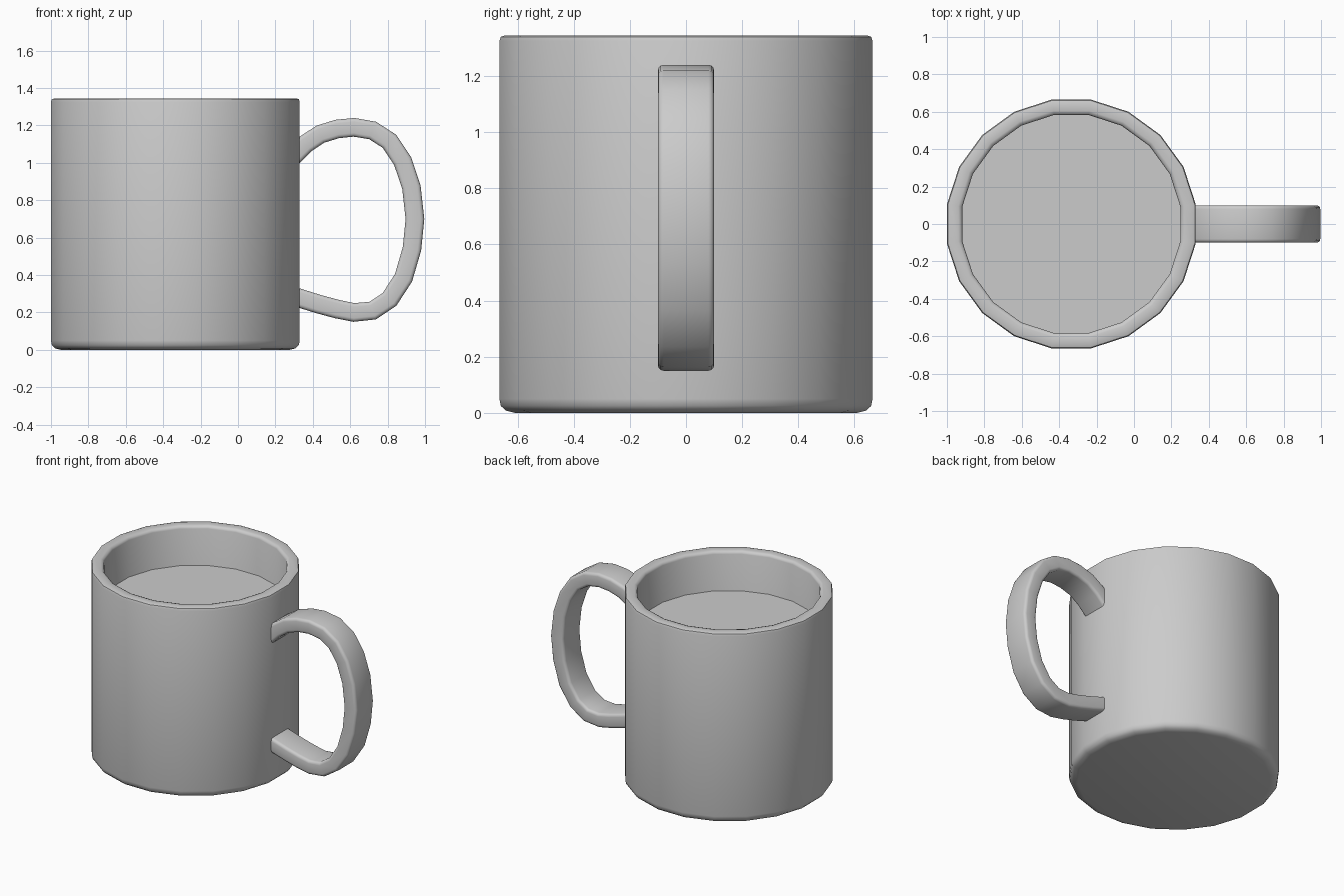
import bpy, bmesh, math
from mathutils import Vector

if "Cube" in bpy.data.objects:
    bpy.data.objects.remove(bpy.data.objects["Cube"])

CX = -0.335                      # mug axis
SIDES = 20
APO = 1 / math.cos(math.pi / SIDES)


def finish(bm, name, angle=40):
    bmesh.ops.recalc_face_normals(bm, faces=bm.faces)
    me = bpy.data.meshes.new(name)
    bm.to_mesh(me)
    bm.free()
    ob = bpy.data.objects.new(name, me)
    bpy.context.collection.objects.link(ob)
    bpy.ops.object.select_all(action='DESELECT')
    ob.select_set(True)
    bpy.context.view_layer.objects.active = ob
    bpy.ops.object.shade_smooth_by_angle(angle=math.radians(angle))
    return ob


def bridge(bm, rings):
    """Skin a list of vertex rings and cap both ends."""
    for a, b in zip(rings, rings[1:]):
        n = len(a)
        for i in range(n):
            j = (i + 1) % n
            bm.faces.new((a[i], a[j], b[j], b[i]))
    bm.faces.new(rings[0])
    bm.faces.new(rings[-1])


def ring(bm, r, z):
    return [bm.verts.new((CX + r * APO * math.cos(t), r * APO * math.sin(t), z))
            for t in (2 * math.pi * (i + 0.5) / SIDES for i in range(SIDES))]


# Mug body: outer wall, rounded rim, inner wall and floor
profile = [(0.61, 0), (0.642, 0.008), (0.66, 0.025), (0.665, 0.05),
           (0.665, 1.325), (0.66, 1.34), (0.645, 1.345),
           (0.605, 1.345), (0.59, 1.34), (0.583, 1.325), (0.583, 0.08)]
bm = bmesh.new()
bridge(bm, [ring(bm, r, z) for r, z in profile])
finish(bm, "mug_body", 50)

# Drink surface
bm = bmesh.new()
bm.faces.new(ring(bm, 0.59, 1.065))
finish(bm, "drink_surface")

# Handle: rounded rectangle swept along a path in the xz plane
path = [(0.285, 1.025), (0.36, 1.10), (0.44, 1.153), (0.53, 1.181), (0.62, 1.19),
        (0.72, 1.173), (0.81, 1.115), (0.88, 1.01), (0.927, 0.87), (0.946, 0.70),
        (0.93, 0.54), (0.885, 0.385), (0.81, 0.27), (0.72, 0.21), (0.62, 0.20),
        (0.53, 0.218), (0.43, 0.245), (0.28, 0.292)]
HALF_W, HALF_T, R = 0.10, 0.05, 0.02
section = []
for k, (sy, st) in enumerate([(1, 1), (-1, 1), (-1, -1), (1, -1)]):
    for s in range(4):
        a = math.radians(90 * k + 30 * s)
        section.append((sy * (HALF_W - R) + R * math.cos(a),
                        st * (HALF_T - R) + R * math.sin(a)))

bm = bmesh.new()
rings = []
pts = [Vector((x, 0, z)) for x, z in path]
for i, p in enumerate(pts):
    d = (pts[min(i + 1, len(pts) - 1)] - pts[max(i - 1, 0)]).normalized()
    out = Vector((-d.z, 0, d.x))
    rings.append([bm.verts.new(p + out * t + Vector((0, y, 0))) for y, t in section])
bridge(bm, rings)
finish(bm, "handle")
